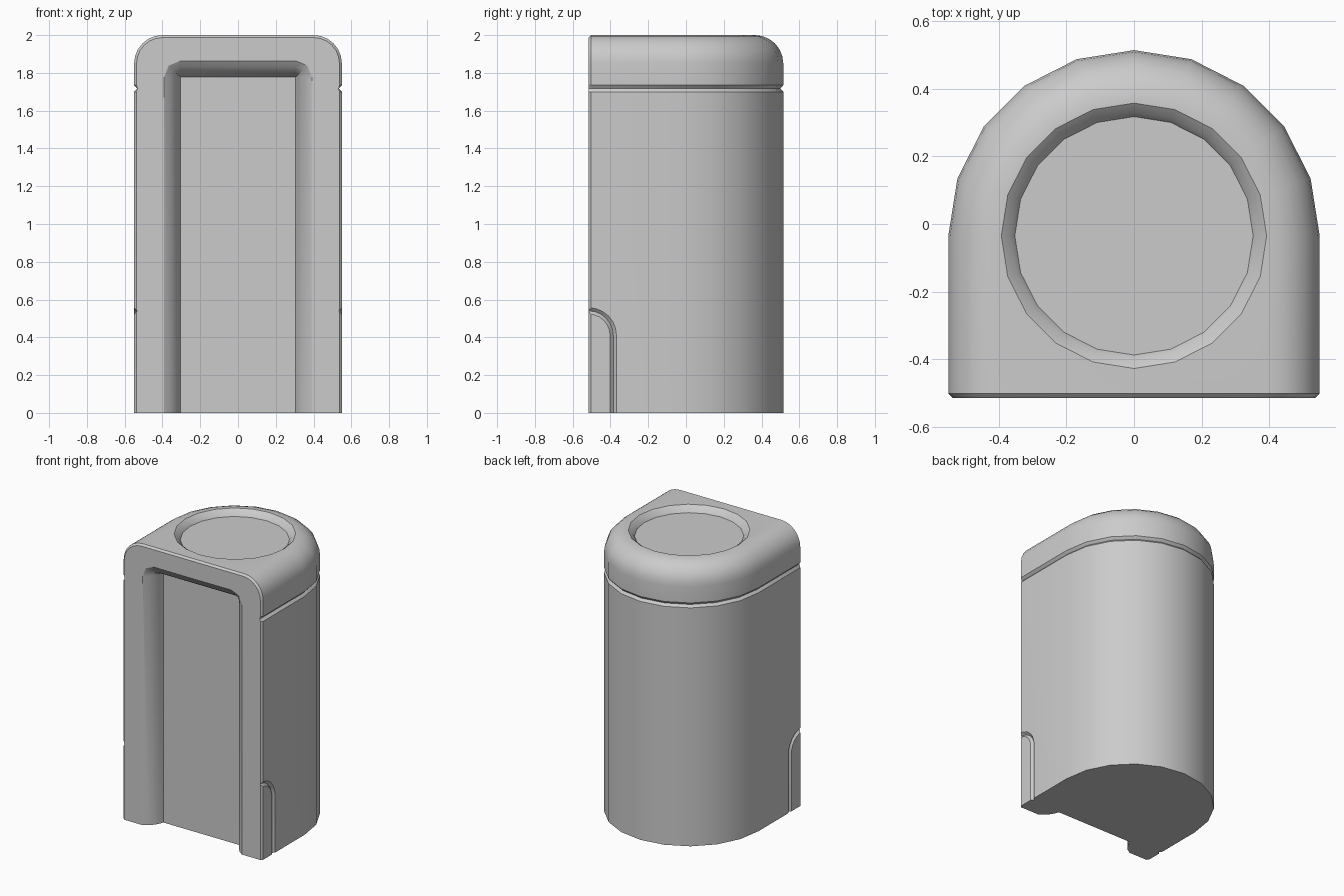
import bpy, bmesh
from math import sin, cos, pi, radians

if "Cube" in bpy.data.objects:
    bpy.data.objects.remove(bpy.data.objects["Cube"])

R, CY, FRONT, CH = 0.55, -0.035, -0.515, 0.013   # plan radius, arc centre, front plane, chamfer
TOP_R, H = 0.15, 2.0


def loft(name, loops):
    """Closed solid skinned through loops of equal point count."""
    bm = bmesh.new()
    rows = [[bm.verts.new(p) for p in lp] for lp in loops]
    n = len(rows[0])
    for a, b in zip(rows, rows[1:]):
        for i in range(n):
            j = (i + 1) % n
            bm.faces.new((a[i], a[j], b[j], b[i]))
    bm.faces.new(rows[0])
    bm.faces.new(rows[-1])
    bmesh.ops.remove_doubles(bm, verts=bm.verts, dist=1e-5)
    bmesh.ops.recalc_face_normals(bm, faces=bm.faces)
    me = bpy.data.meshes.new(name)
    bm.to_mesh(me)
    bm.free()
    ob = bpy.data.objects.new(name, me)
    bpy.context.collection.objects.link(ob)
    return ob


def section(d, z, fd, fz, fy=FRONT):
    """D-shaped plan inset by d; the front edge uses its own inset and height."""
    r, y1 = R - d, FRONT + CH
    arc = [(r * cos(k * pi / 10), CY + r * sin(k * pi / 10), z) for k in range(11)]
    return [(R - fd, fy, fz), (r, y1, z)] + arc + [(-r, y1, z), (-(R - fd), fy, fz)]


# Body: straight sides, seam groove, rounded top edge, chamfered front edge
levels = [section(0, 0, CH, 0), section(0, 1.70, CH, 1.70),
          section(0.016, 1.717, 0.017, 1.717), section(0, 1.735, CH, 1.735)]
for k in range(7):
    c, s = cos(k * pi / 12), sin(k * pi / 12)
    ri = TOP_R - CH
    levels.append(section(TOP_R * (1 - c), H - TOP_R + TOP_R * s,
                          TOP_R - ri * c, H - TOP_R + ri * s))
levels.append(section(TOP_R, H, TOP_R, H, FRONT + CH))
body = loft("body", levels)


# Front channel cutter: rounded lip around a flat recessed panel
def channel_loop(o, y):
    w, t = 0.305, 1.777
    half = [(w + o, -0.1)] + [(w + o * cos(a), t + o * sin(a)) for a in (0, pi / 4, pi / 2)]
    return [(x, y, z) for x, z in half] + [(-x, y, z) for x, z in reversed(half)]


cutters = [loft("channel_cutter", [channel_loop(o, y) for o, y in
           ((0, -0.405), (0.012, -0.437), (0.03, -0.466), (0.055, -0.493),
            (0.087, FRONT), (0.087, -0.6))])]

# Top recess cutter: bevelled shallow dish
cutters.append(loft("recess_cutter", [
    [(r * cos(k * pi / 10), CY + r * sin(k * pi / 10), z) for k in range(20)]
    for r, z in ((0.353, 1.958), (0.366, 1.978), (0.393, H), (0.393, 2.1))]))

# Side arch groove cutters: diamond section swept along an arch
path = [(-0.385, -0.1, 0)] + [
    (FRONT + 0.13 * cos(a), 0.41 + 0.13 * sin(a), a)
    for a in (radians(15 * k) for k in range(7))] + [(-0.6, 0.54, pi / 2)]
for side in (1, -1):
    cutters.append(loft("arch_groove_cutter", [
        [(side * (R + h), y + w * cos(a), z + w * sin(a))
         for w, h in ((0, -0.017), (0.034, 0.017), (-0.034, 0.017))]
        for y, z, a in path]))

# Cut the body, then drop the cutters
bpy.context.view_layer.objects.active = body
body.select_set(True)
for c in cutters:
    m = body.modifiers.new("cut", 'BOOLEAN')
    m.operation, m.solver, m.object = 'DIFFERENCE', 'EXACT', c
    c.hide_render = True
    bpy.ops.object.modifier_apply(modifier=m.name)
    bpy.data.objects.remove(c, do_unlink=True)
bpy.ops.object.shade_smooth_by_angle(angle=radians(28))
